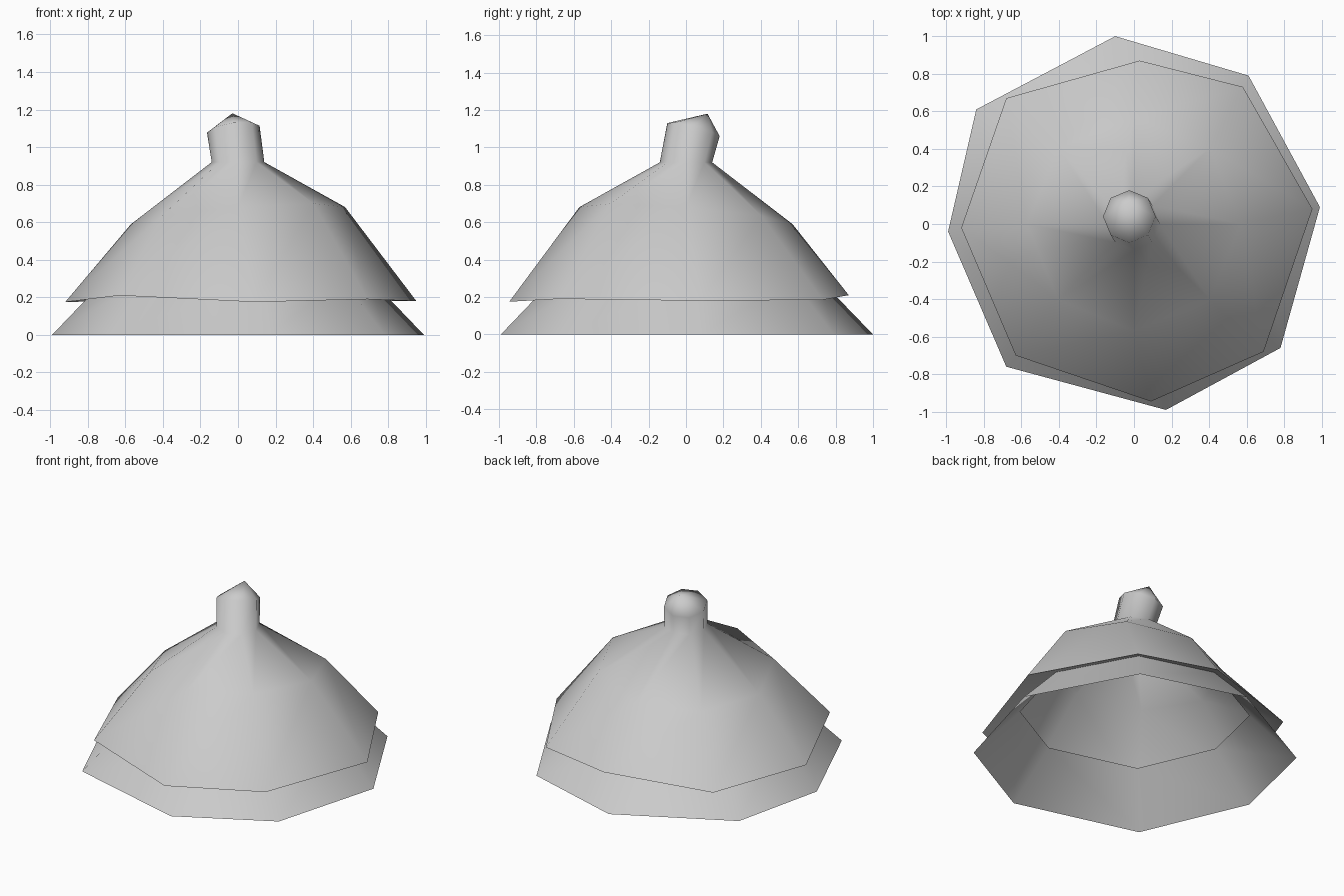
import bpy
import math
from mathutils import Vector

cube = bpy.data.objects.get("Cube")
if cube:
    bpy.data.objects.remove(cube, do_unlink=True)

SIDES = 8

grey = bpy.data.materials.new("thatch_grey")
grey.use_nodes = True
colour = (0.6, 0.6, 0.6, 1)
grey.diffuse_color = colour
grey.node_tree.nodes["Principled BSDF"].inputs["Base Color"].default_value = colour


def ring(radius, height, centre=(0, 0), tilt=(0, 0)):
    """Regular ring whose height leans by tilt along x and y."""
    points = []
    for i in range(SIDES):
        angle = math.tau * i / SIDES
        x, y = radius * math.cos(angle), radius * math.sin(angle)
        z = height + tilt[0] * x + tilt[1] * y
        points.append(Vector((centre[0] + x, centre[1] + y, z)))
    return points


def loft(name, rings, apex=None):
    """Join rings with quads, and close the last one to a point if given."""
    verts = [p for r in rings for p in r]
    faces = []
    for level in range(len(rings) - 1):
        low, high = level * SIDES, (level + 1) * SIDES
        for i in range(SIDES):
            j = (i + 1) % SIDES
            faces.append((low + i, low + j, high + j, high + i))
    if apex:
        last = (len(rings) - 1) * SIDES
        verts.append(Vector(apex))
        for i in range(SIDES):
            faces.append((last + i, last + (i + 1) % SIDES, len(verts) - 1))
    mesh = bpy.data.meshes.new(name)
    mesh.from_pydata(verts, [], faces)
    mesh.materials.append(grey)
    obj = bpy.data.objects.new(name, mesh)
    bpy.context.collection.objects.link(obj)
    bpy.ops.object.select_all(action="DESELECT")
    obj.select_set(True)
    bpy.context.view_layer.objects.active = obj
    bpy.ops.object.shade_smooth_by_angle(angle=math.radians(80))
    return obj


# Uneven hand-cut edges of the two thatch layers
skirt_rim = [Vector((x, y, 0)) for x, y in (
    (.99, .09), (.61, .79), (-.1, 1), (-.84, .61),
    (-.99, -.04), (-.68, -.76), (.17, -.99), (.78, -.66))]
dome_rim = [Vector(p) for p in (
    (.95, .08, .18), (.58, .73, .185), (.03, .87, .21), (-.68, .67, .18),
    (-.92, -.02, .175), (-.63, -.7, .21), (.09, -.945, .175), (.69, -.68, .19))]

# Inner fold where the upper layer tucks back into the skirt
fold = [Vector((p.x * .71, p.y * .71, .3)) for p in skirt_rim]

# Lower flared skirt and the underside of the upper eave
loft("lower_skirt", [skirt_rim, fold])
loft("eave_underside", [fold, dome_rim])

# Upper dome running into the neck and the crooked top knob
shoulder = ring(.57, .635, tilt=(.08, -.08))
neck = ring(.14, .92)
knob_edge = ring(.14, 1.095, centre=(-.025, .04), tilt=(.13, -.25))
loft("upper_dome_and_knob", [dome_rim, shoulder, neck, knob_edge], apex=(-.03, .115, 1.18))
